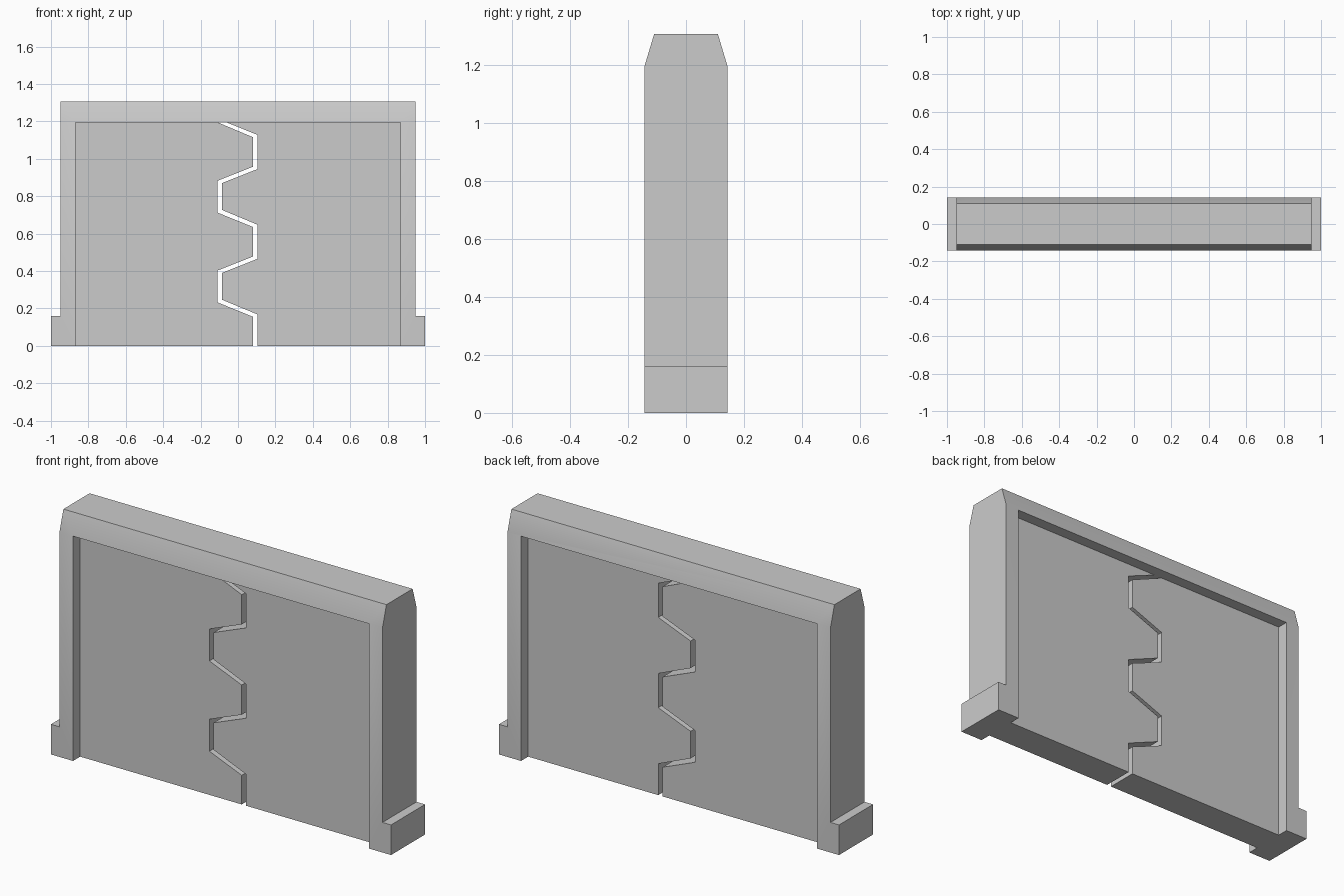
import bpy, bmesh

if "Cube" in bpy.data.objects:
    bpy.data.objects.remove(bpy.data.objects["Cube"])

HALF_DEPTH = 0.143    # frame half thickness
TOP_DEPTH = 0.11      # frame half thickness at the tapered top
DOOR_DEPTH = 0.083    # door leaf half thickness
H, TOP = 1.195, 1.305


def make_object(name, bm):
    bmesh.ops.recalc_face_normals(bm, faces=bm.faces)
    mesh = bpy.data.meshes.new(name)
    bm.to_mesh(mesh)
    bm.free()
    obj = bpy.data.objects.new(name, mesh)
    bpy.context.collection.objects.link(obj)
    return obj


def slab(name, outline, panels):
    """Outline of (x, z, half depth); panels are index lists for front and back faces."""
    bm = bmesh.new()
    front = [bm.verts.new((x, -d, z)) for x, z, d in outline]
    back = [bm.verts.new((x, d, z)) for x, z, d in outline]
    for panel in panels:
        bm.faces.new([front[i] for i in panel])
        bm.faces.new([back[i] for i in reversed(panel)])
    n = len(outline)
    for i in range(n):
        j = (i + 1) % n
        bm.faces.new((front[i], back[i], back[j], front[j]))
    return make_object(name, bm)


# Door frame: two footed posts and a tapered lintel in one piece
left = [(-0.87, H, HALF_DEPTH), (-0.87, 0, HALF_DEPTH), (-1, 0, HALF_DEPTH),
        (-1, 0.16, HALF_DEPTH), (-0.95, 0.16, HALF_DEPTH),
        (-0.95, H, HALF_DEPTH), (-0.95, TOP, TOP_DEPTH)]
right = [(-x, z, d) for x, z, d in reversed(left)]
frame = slab("door_frame", left + right,
             [[0, 1, 2, 3, 4, 5], [8, 9, 10, 11, 12, 13], [5, 6, 7, 8, 13, 0]])
bpy.context.view_layer.objects.active = frame
frame.select_set(True)
bpy.ops.object.shade_smooth_by_angle()


# Interlocking toothed edges, repeating every 0.48 up the door
def toothed_edge(outer, inner, heights, end):
    pts = [(outer, 0)]
    for k in range(2):
        pts += [(x, z + 0.48 * k) for x, z in zip((outer, inner, inner, outer), heights)]
    return pts + [(outer, heights[0] + 0.96), end]


def door(name, edge, jamb):
    pts = edge + [(jamb, H), (jamb, 0)]
    slab(name, [(x, z, DOOR_DEPTH) for x, z in pts], [list(range(len(pts)))])


door("left_door", toothed_edge(0.08, -0.11, (0.155, 0.232, 0.402, 0.477), (-0.11, H)), -0.87)
door("right_door", toothed_edge(0.105, -0.085, (0.167, 0.246, 0.39, 0.465), (-0.063, H)), 0.87)
